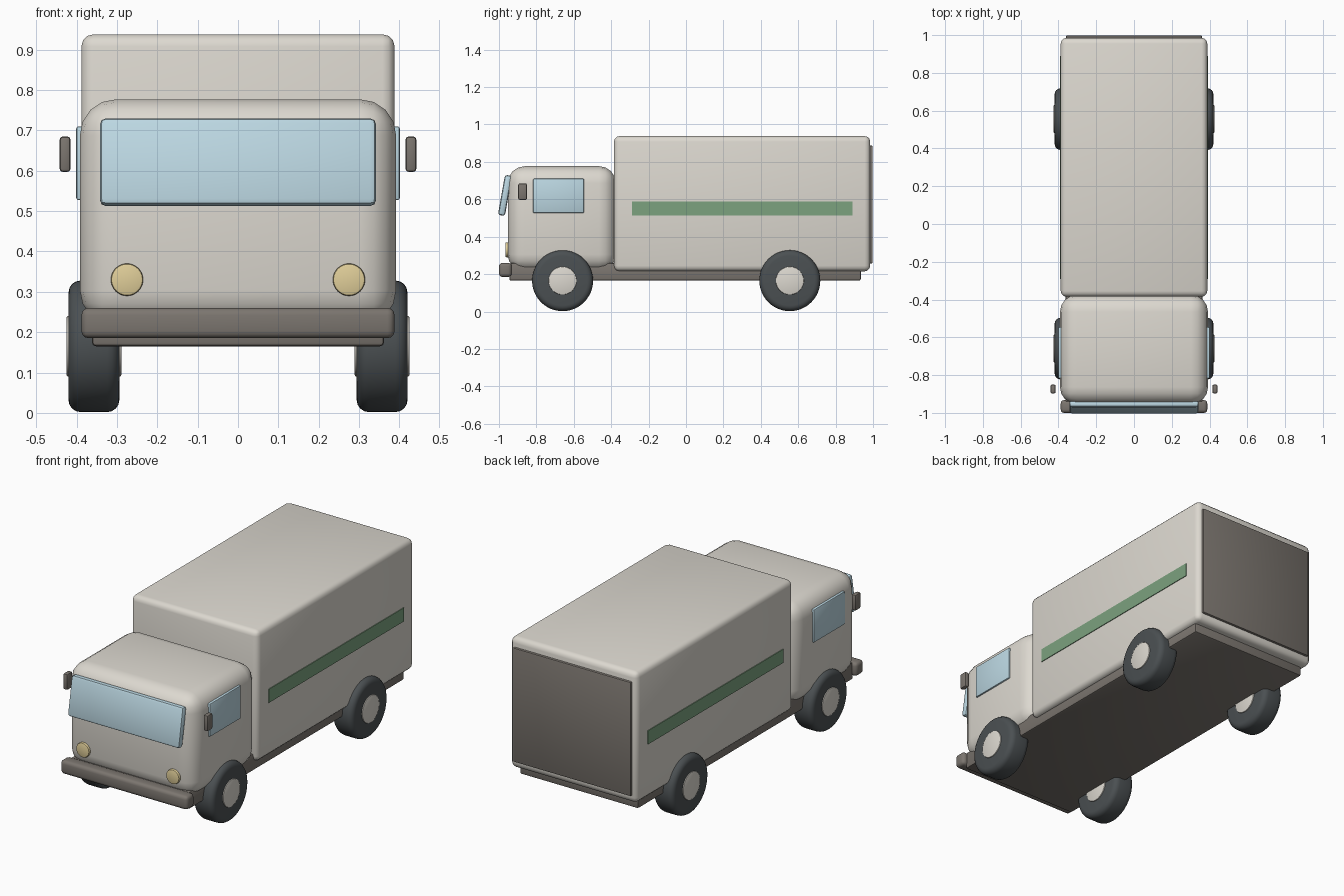
import bpy, bmesh, math
from mathutils import Matrix

if "Cube" in bpy.data.objects:
    bpy.data.objects.remove(bpy.data.objects["Cube"])


def material(name, rgb):
    m = bpy.data.materials.new(name)
    m.diffuse_color = (*rgb, 1)
    m.use_nodes = True
    m.node_tree.nodes["Principled BSDF"].inputs["Base Color"].default_value = m.diffuse_color
    return m


BODY = material("body_cream", (0.72, 0.69, 0.63))
GLASS = material("glass_blue", (0.50, 0.68, 0.76))
TYRE = material("tyre_dark", (0.07, 0.08, 0.085))
TRIM = material("trim_grey", (0.20, 0.18, 0.16))
LAMP = material("lamp_yellow", (0.75, 0.62, 0.32))
STRIPE = material("stripe_green", (0.20, 0.36, 0.21))


def finish(name, bm, mat):
    me = bpy.data.meshes.new(name)
    bm.to_mesh(me)
    bm.free()
    ob = bpy.data.objects.new(name, me)
    bpy.context.collection.objects.link(ob)
    me.materials.append(mat)
    bpy.ops.object.select_all(action='DESELECT')
    ob.select_set(True)
    bpy.context.view_layer.objects.active = ob
    bpy.ops.object.shade_smooth_by_angle(angle=math.radians(40))
    return ob


def box(name, x, y, z, mat, bevel=0.0, segs=3):
    """Bevelled box from (min, max) ranges."""
    r = (x, y, z)
    size = [b - a for a, b in r]
    bm = bmesh.new()
    bmesh.ops.create_cube(bm, size=1)
    bmesh.ops.scale(bm, vec=size, verts=bm.verts)
    if bevel:
        bmesh.ops.bevel(bm, geom=bm.edges[:], offset=bevel, segments=segs,
                        profile=0.5, affect='EDGES')
    ob = finish(name, bm, mat)
    ob.location = [(a + b) / 2 for a, b in r]
    return ob


def disc(name, loc, radius, depth, axis, mat, bevel, segs=2, sides=48):
    """Cylinder along X or Y with rounded rims."""
    bm = bmesh.new()
    bmesh.ops.create_cone(bm, cap_ends=True, segments=sides, radius1=radius,
                          radius2=radius, depth=depth)
    rims = [e for e in bm.edges if any(len(f.verts) > 4 for f in e.link_faces)]
    bmesh.ops.bevel(bm, geom=rims, offset=bevel, segments=segs, profile=0.5,
                    affect='EDGES')
    bm.transform(Matrix.Rotation(math.pi / 2, 4, 'Y' if axis == 'X' else 'X'))
    ob = finish(name, bm, mat)
    ob.location = loc
    return ob


# main bodies
box("cargo_box", (-0.388, 0.388), (-0.385, 0.985), (0.215, 0.938), BODY, 0.03)
box("cab", (-0.392, 0.392), (-0.953, -0.375), (0.215, 0.777), BODY, 0.09, 4)
box("chassis", (-0.362, 0.362), (-0.945, 0.935), (0.165, 0.26), TRIM, 0.01, 2)
box("rear_door", (-0.36, 0.36), (0.96, 0.998), (0.257, 0.887), TRIM, 0.006, 2)
box("front_bumper", (-0.388, 0.388), (-1.0, -0.932), (0.185, 0.26), TRIM, 0.018)

# tilted windscreen
screen = box("windscreen", (-0.342, 0.342), (-0.987, -0.949), (0.512, 0.73),
             GLASS, 0.014, 2)
screen.rotation_euler.x = math.radians(-10)

for side, s in (("left", -1), ("right", 1)):
    def span(a, b):
        return tuple(sorted((s * a, s * b)))

    # cab and cargo side details
    box(side + "_window", span(0.37, 0.401), (-0.818, -0.545), (0.527, 0.71),
        GLASS, 0.006, 2)
    box(side + "_mirror", span(0.415, 0.442), (-0.897, -0.85), (0.597, 0.685),
        TRIM, 0.008, 2)
    box(side + "_stripe", span(0.37, 0.392), (-0.29, 0.89), (0.513, 0.588), STRIPE)
    disc(side + "_headlight", (s * 0.275, -0.95, 0.33), 0.04, 0.032, 'Y', LAMP,
         0.006)

    # wheels
    for end, y in (("front", -0.66), ("rear", 0.555)):
        disc(f"{end}_{side}_tyre", (s * 0.357, y, 0.165), 0.163, 0.126, 'X', TYRE,
             0.03, 4)
        disc(f"{end}_{side}_hub", (s * 0.357, y, 0.165), 0.075, 0.136, 'X', BODY,
             0.004)
